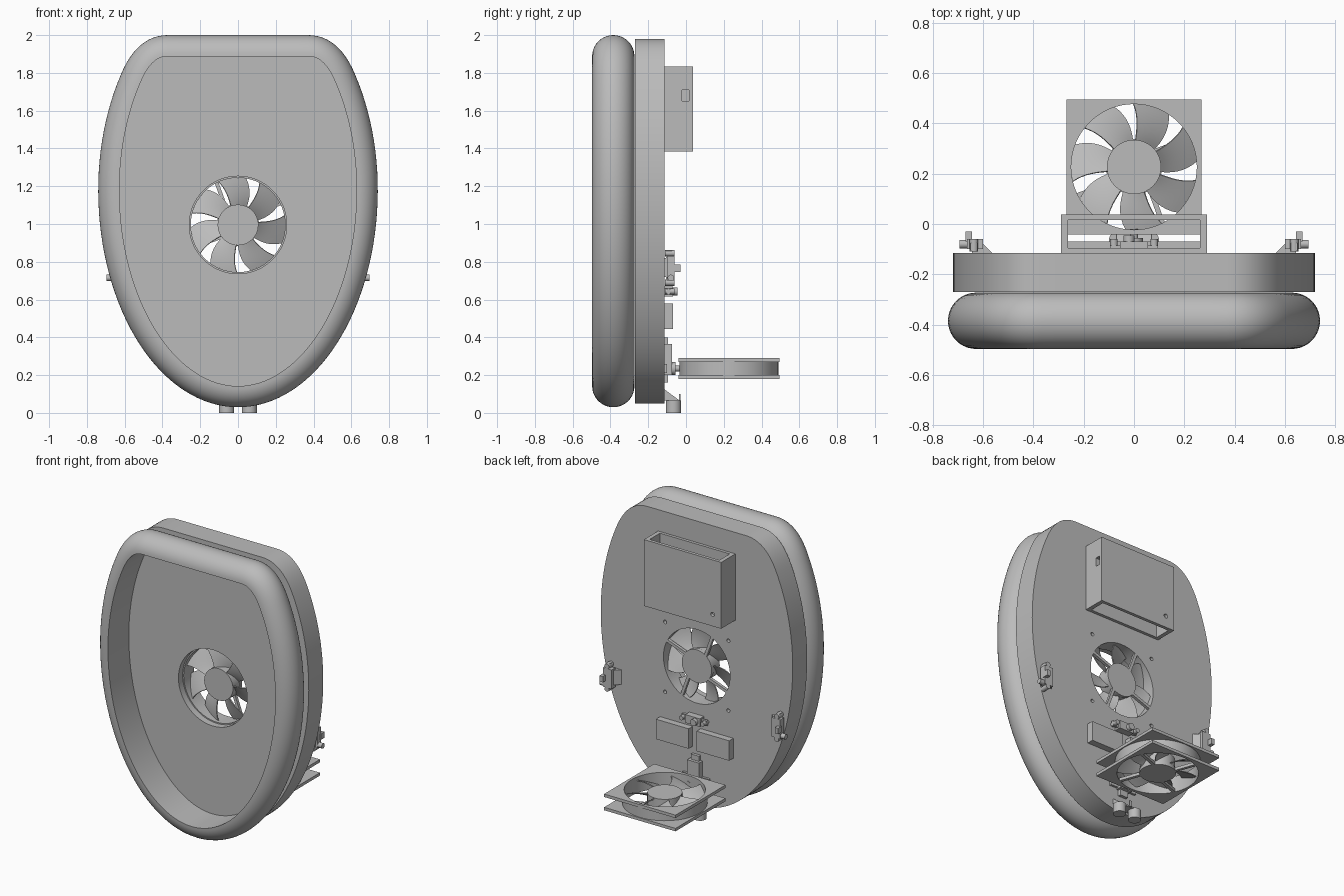
import bpy, bmesh, math
from math import sin, cos, pi, radians
from mathutils import Vector, Matrix

if "Cube" in bpy.data.objects:
    bpy.data.objects.remove(bpy.data.objects["Cube"])

GREY = (0.5, 0.5, 0.5, 1)
mat = bpy.data.materials.new("plain grey")
mat.use_nodes = True
mat.diffuse_color = GREY
mat.node_tree.nodes["Principled BSDF"].inputs["Base Color"].default_value = GREY


def finish(name, bm, matrix=Matrix(), holes=()):
    """Turn a bmesh into an object, drill the holes, shade it."""
    bmesh.ops.recalc_face_normals(bm, faces=bm.faces)
    me = bpy.data.meshes.new(name)
    bm.to_mesh(me)
    bm.free()
    me.transform(matrix)
    me.materials.append(mat)
    ob = bpy.data.objects.new(name, me)
    bpy.context.collection.objects.link(ob)
    bpy.ops.object.select_all(action='DESELECT')
    ob.select_set(True)
    bpy.context.view_layer.objects.active = ob
    for cutter in holes:
        mod = ob.modifiers.new("drill", 'BOOLEAN')
        mod.operation, mod.solver, mod.object = 'DIFFERENCE', 'EXACT', cutter
        bpy.ops.object.modifier_apply(modifier=mod.name)
        bpy.data.objects.remove(cutter)
    bpy.ops.object.shade_smooth_by_angle(angle=radians(35))
    return ob


def bridge(bm, loops, closed=True):
    """Skin a chain of equal-length closed loops."""
    rings = [[bm.verts.new(p) for p in loop] for loop in loops]
    pairs = list(zip(rings, rings[1:])) + ([(rings[-1], rings[0])] if closed else [])
    for a, b in pairs:
        for i in range(len(a)):
            j = (i + 1) % len(a)
            bm.faces.new((a[i], a[j], b[j], b[i]))


def box(bm, x, y, z):
    m = Matrix.Translation([(a + b) / 2 for a, b in (x, y, z)])
    m = m @ Matrix.Diagonal([b - a for a, b in (x, y, z)] + [1])
    bmesh.ops.create_cube(bm, size=1, matrix=m)


def rod(bm, centre, r, length, axis='z', r2=None):
    turn = {'x': Matrix.Rotation(pi / 2, 4, 'Y'), 'y': Matrix.Rotation(pi / 2, 4, 'X'), 'z': Matrix()}[axis]
    bmesh.ops.create_cone(bm, cap_ends=True, segments=32, radius1=r, radius2=r2 or r,
                          depth=length, matrix=Matrix.Translation(centre) @ turn)


def cutter(kind, *args):
    bm = bmesh.new()
    kind(bm, *args)
    ob = finish("cutter", bm)
    ob.hide_render = True
    return ob


# Egg outline with a flat top: (x, z) points, counter-clockwise
def outline():
    half = []
    for i in range(45):
        t = radians(-90 + 123 * i / 44)
        half.append(Vector((0.74 * cos(t), 1.18 + (1.15 if t < 0 else 1.12) * sin(t))))
    a, c, e = half[-1], Vector((0.534, 2)), Vector((0.37, 2))
    for i in range(1, 13):
        t = i / 12
        half.append(a * (1 - t) ** 2 + c * 2 * t * (1 - t) + e * t * t)
    half += [Vector((0.37 - 0.37 * i / 6, 2)) for i in range(1, 7)]
    half[0].x = half[-1].x = 0
    return half + [Vector((-p.x, p.y)) for p in half[-2:0:-1]]


EGG = outline()
FRONT, BACK, MID = -0.27, -0.115, 0.995   # body faces and fan height
R_FAN = 0.258


def egg_loop(inset, y):
    pts = []
    for i, p in enumerate(EGG):
        t = (EGG[(i + 1) % len(EGG)] - EGG[i - 1]).normalized()
        q = p - Vector((t.y, -t.x)) * inset
        pts.append(Vector((q.x, y, q.y)))
    return pts


# Half-round rim
bm = bmesh.new()
R = 0.112
arc = [radians(-90 + 180 * k / 20) for k in range(21)]
bridge(bm, [egg_loop(R - R * cos(t), -0.385 + R * sin(t)) for t in arc])
finish("rim", bm)


# Body slab with the fan opening and screw holes
def opening(y):
    pts = []
    for p in egg_loop(0.02, y):
        a = math.atan2(p.z - MID, p.x)
        pts.append(Vector((R_FAN * cos(a), y, MID + R_FAN * sin(a))))
    return pts


bm = bmesh.new()
bridge(bm, [egg_loop(0.02, FRONT), egg_loop(0.02, BACK), opening(BACK), opening(FRONT)])
screws = [cutter(rod, (sx * 0.237, BACK, MID + sz * 0.237), 0.012, 0.1, 'y')
          for sx in (-1, 1) for sz in (-1, 1)]
finish("body", bm, holes=screws)


def circle(r, z):
    return [Vector((r * cos(2 * pi * i / 64), r * sin(2 * pi * i / 64), z)) for i in range(64)]


def square(h, z):
    return [p * (h / max(abs(p.x), abs(p.y))) + Vector((0, 0, z)) for p in circle(1, 0)]


# Fan: axis along local z, struts at the low side
def fan(name, matrix, spin):
    bm = bmesh.new()
    rod(bm, (0, 0, 0.058), 0.108, 0.07)
    rod(bm, (0, 0, 0.012), 0.112, 0.024)
    for k in range(4):
        bar = bmesh.new()
        box(bar, (0.09, 0.262), (-0.01, 0.01), (0, 0.02))
        bar.transform(Matrix.Rotation(radians(20 + 90 * k), 4, 'Z') @ Matrix.Translation((0, 0.03, 0)))
        tmp = bpy.data.meshes.new("strut")
        bar.to_mesh(tmp)
        bar.free()
        bm.from_mesh(tmp)
        bpy.data.meshes.remove(tmp)
    finish(name + "_hub", bm, matrix)
    # Seven swept, pitched blades
    bm = bmesh.new()
    nr, nt = 8, 6
    for k in range(7):
        base = spin + 360 / 7 * (k + 0.5)
        grid = []
        for i in range(nr + 1):
            f = i / nr
            r = 0.1 + 0.15 * f
            width = 46 - 12 * f
            row = []
            for j in range(nt + 1):
                t = j / nt - 0.5
                a = radians(base + 10 * f * f - 3 + t * width)
                row.append(bm.verts.new((r * cos(a), r * sin(a), 0.058 + 0.06 * t)))
            grid.append(row)
        for i in range(nr):
            for j in range(nt):
                bm.faces.new((grid[i][j], grid[i + 1][j], grid[i + 1][j + 1], grid[i][j + 1]))
    bmesh.ops.recalc_face_normals(bm, faces=bm.faces)
    bmesh.ops.solidify(bm, geom=bm.faces[:], thickness=0.006)
    finish(name + "_blades", bm, matrix)
    # Shroud tube
    bm = bmesh.new()
    bridge(bm, [circle(0.25, 0), circle(0.262, 0), circle(0.262, 0.11), circle(0.25, 0.11)])
    finish(name + "_shroud", bm, matrix)


fan("body_fan", Matrix.Translation((0, BACK, MID)) @ Matrix.Rotation(pi / 2, 4, 'X'), -90)
CY = 0.227
fan("lower_fan", Matrix.Translation((0, CY, 0.18)), 92)

# Square flanges of the lower fan
for label, z in (("bottom", 0.18), ("top", 0.27)):
    bm = bmesh.new()
    bridge(bm, [square(0.268, z), square(0.268, z + 0.02), circle(R_FAN, z + 0.02), circle(R_FAN, z)])
    drills = [cutter(rod, (sx * 0.237, sy * 0.237, z), 0.012, 0.1) for sx in (-1, 1) for sy in (-1, 1)]
    finish("fan_flange_" + label, bm, Matrix.Translation((0, CY, 0)), drills)


# Open-ended case on the back
def rectangle(x, y0, y1, z):
    return [Vector(p) for p in ((-x, y0, z), (x, y0, z), (x, y1, z), (-x, y1, z))]


bm = bmesh.new()
bridge(bm, [rectangle(0.29, BACK, 0.037, 1.385), rectangle(0.29, BACK, 0.037, 1.835),
            rectangle(0.262, -0.095, 0.015, 1.835), rectangle(0.262, -0.095, 0.015, 1.385)])
finish("case", bm, holes=[
    cutter(box, (0.25, 0.3), (-0.02, 0.015), (1.65, 1.71)),
    cutter(rod, (-0.225, 0.03, 1.465), 0.014, 0.08, 'y')])

# Two flat modules
for label, s in (("left", 1), ("right", -1)):
    bm = bmesh.new()
    box(bm, sorted((s * 0.03, s * 0.275)), (BACK, -0.07), (0.445, 0.58))
    finish("module_" + label, bm)

# Side latches, mirrored
for label, s in (("left", 1), ("right", -1)):
    bm = bmesh.new()
    wedge = [Vector((s * x, y, z)) for z in (0.72, 0.82)
             for x, y in ((0.565, BACK), (0.645, BACK), (0.645, -0.065), (0.615, -0.065))]
    bridge(bm, [wedge[:4], wedge[4:]], closed=False)
    bmesh.ops.holes_fill(bm, edges=bm.edges)
    box(bm, sorted((s * 0.6, s * 0.665)), (-0.1, -0.06), (0.7, 0.83))
    box(bm, sorted((s * 0.625, s * 0.65)), (-0.105, -0.075), (0.68, 0.86))
    box(bm, sorted((s * 0.645, s * 0.67)), (-0.07, -0.03), (0.745, 0.785))
    rod(bm, (s * 0.67, -0.08, 0.715), 0.017, 0.05, 'x')
    for z in (0.69, 0.845):
        rod(bm, (s * 0.637, -0.085, z), 0.017, 0.05, 'y')
    finish("latch_" + label, bm)

# Small actuator under the body fan
bm = bmesh.new()
box(bm, (-0.055, 0.055), (BACK, -0.07), (0.615, 0.67))
box(bm, (-0.095, 0.095), (-0.1, -0.085), (0.625, 0.66))
rod(bm, (-0.02, -0.065, 0.643), 0.022, 0.04, 'y')
for s in (-1, 1):
    rod(bm, (s * 0.08, -0.085, 0.643), 0.015, 0.05, 'y')
finish("middle_actuator", bm)

# Hinge actuator that holds the lower fan
bm = bmesh.new()
box(bm, (-0.045, 0.045), (BACK, -0.075), (0.2, 0.365))
box(bm, (-0.03, 0.03), (BACK, -0.095), (0.16, 0.4))
box(bm, (-0.1, 0.1), (BACK, -0.1), (0.21, 0.26))
rod(bm, (0, -0.07, 0.235), 0.035, 0.03, 'y')
rod(bm, (0, -0.05, 0.235), 0.016, 0.06, 'y')
finish("hinge_actuator", bm)

# Twin sensor barrels with their bracket
bm = bmesh.new()
for s in (-1, 1):
    rod(bm, (s * 0.06, -0.066, 0.033), 0.04, 0.066)
gusset = [Vector((x, y, z)) for x in (-0.07, 0.07)
          for y, z in ((BACK, 0.065), (-0.04, 0.06), (-0.04, 0.07), (BACK, 0.125))]
bridge(bm, [gusset[:4], gusset[4:]], closed=False)
bmesh.ops.holes_fill(bm, edges=bm.edges)
box(bm, (-0.01, 0.01), (-0.038, -0.03), (0.06, 0.1))
finish("sensor_pair", bm)
